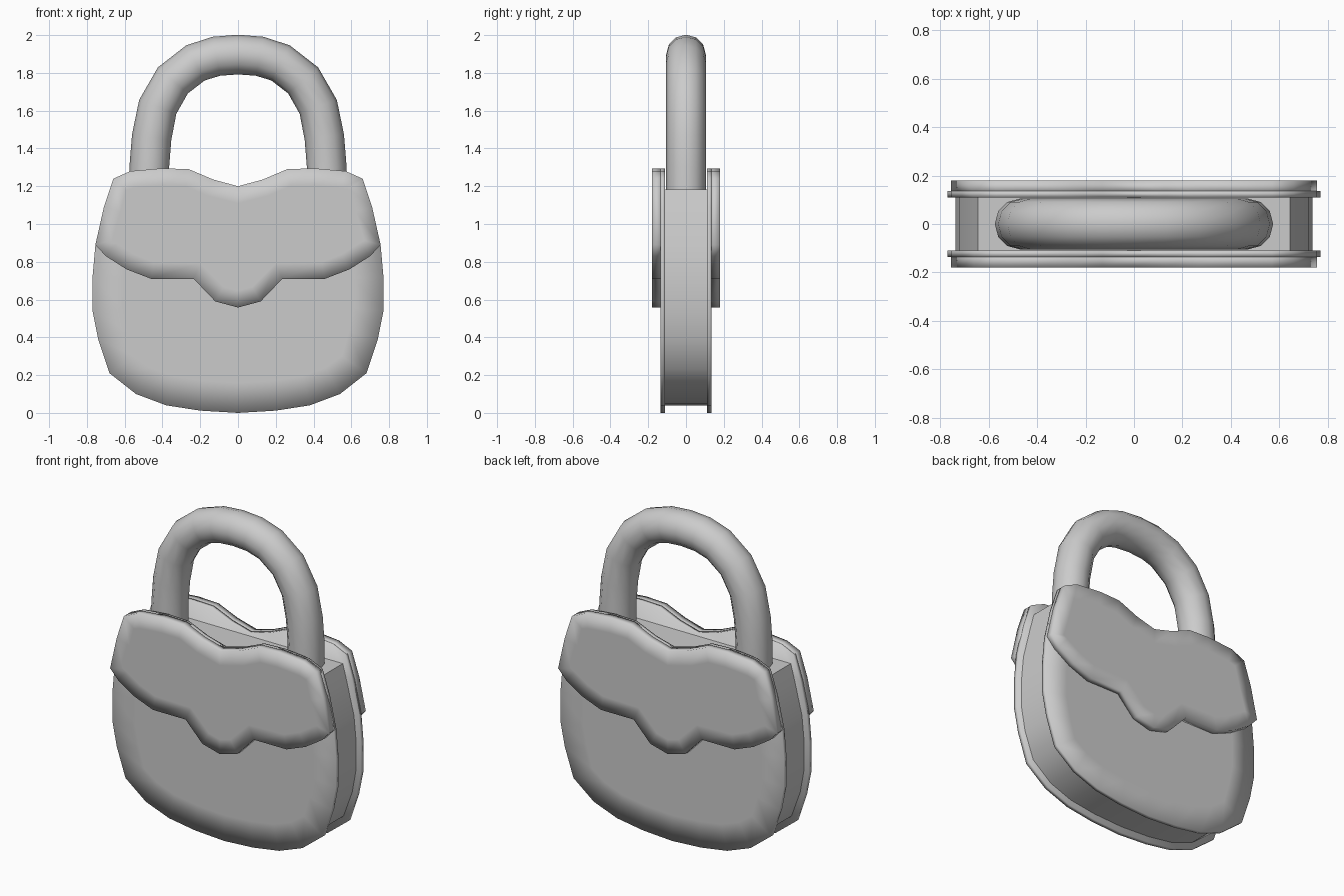
import bpy, bmesh
from math import radians

if "Cube" in bpy.data.objects:
    bpy.data.objects.remove(bpy.data.objects["Cube"])


def slab(name, half, y_in, y_out, inset=0.0):
    """Extrude a mirrored XZ half-outline between two y values."""
    pts = half + [(-x, z) for x, z in reversed(half) if x > 0]
    bm = bmesh.new()
    inner = [bm.verts.new((x, y_in, z)) for x, z in pts]
    outer = [bm.verts.new((x, y_out, z)) for x, z in pts]
    n = len(pts)
    bm.faces.new(inner)
    cap = bm.faces.new(outer[::-1])
    for i in range(n):
        j = (i + 1) % n
        bm.faces.new((inner[i], outer[i], outer[j], inner[j]))
    bmesh.ops.recalc_face_normals(bm, faces=bm.faces[:])
    if inset:
        bmesh.ops.inset_region(bm, faces=[cap], thickness=inset, use_even_offset=False)
    bmesh.ops.triangulate(bm, faces=[f for f in bm.faces if len(f.verts) > 4])
    for f in bm.faces:
        f.smooth = True
    me = bpy.data.meshes.new(name)
    bm.to_mesh(me)
    bm.free()
    ob = bpy.data.objects.new(name, me)
    bpy.context.collection.objects.link(ob)
    return ob


# Half outlines, bottom centre to top centre
shoulder = [(0.755, 0.89), (0.71, 1.09), (0.66, 1.24), (0.57, 1.28),
            (0.40, 1.295), (0.26, 1.29), (0.13, 1.235), (0, 1.2)]
plate = [(0, 0), (0.20, 0.012), (0.38, 0.04), (0.54, 0.10), (0.68, 0.21),
         (0.74, 0.39), (0.77, 0.54), (0.77, 0.72)] + shoulder
flap = [(0, 0.558), (0.12, 0.59), (0.235, 0.71), (0.46, 0.71),
        (0.59, 0.76), (0.70, 0.83)] + shoulder
core = [(0, 0.04), (0.20, 0.05), (0.37, 0.075), (0.52, 0.13), (0.65, 0.235),
        (0.71, 0.40), (0.737, 0.55), (0.737, 0.72), (0.722, 0.88),
        (0.67, 1.09), (0.645, 1.183), (0, 1.183)]

# Recessed middle of the body
body = slab("body_core", core, 0.115, -0.115)
bpy.context.view_layer.objects.active = body
body.select_set(True)
bpy.ops.object.shade_smooth_by_angle(angle=radians(40))

# Outer plates and raised flaps, front and back
for side, s in (("front", -1), ("back", 1)):
    slab(side + "_plate", plate, s * 0.11, s * 0.136, 0.16)
    slab(side + "_flap", flap, s * 0.125, s * 0.18, 0.09)

# Shackle tube
arc = [(0.47, 1.0), (0.47, 1.3), (0.457, 1.46), (0.425, 1.62), (0.345, 1.76),
       (0.225, 1.853), (0.115, 1.888), (0, 1.897)]
path = arc + [(-x, z) for x, z in reversed(arc[:-1])]
cu = bpy.data.curves.new("shackle", 'CURVE')
cu.dimensions = '3D'
cu.bevel_depth = 0.105
cu.bevel_resolution = 4
cu.use_fill_caps = True
sp = cu.splines.new('POLY')
sp.points.add(len(path) - 1)
for p, (x, z) in zip(sp.points, path):
    p.co = (x, 0, z, 1)
sp.use_smooth = True
shackle = bpy.data.objects.new("shackle", cu)
bpy.context.collection.objects.link(shackle)
